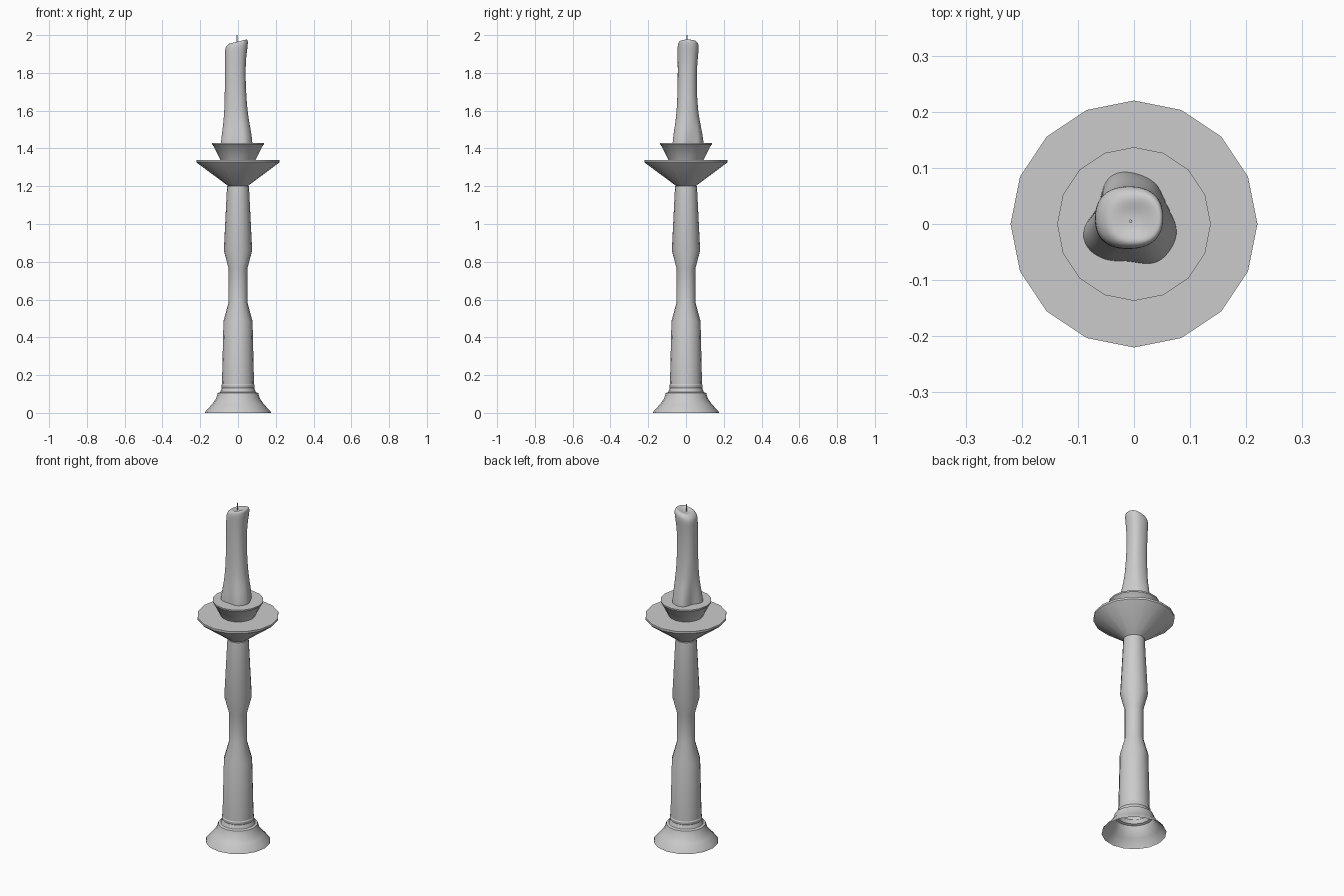
import bpy, bmesh, math

if "Cube" in bpy.data.objects:
    bpy.data.objects.remove(bpy.data.objects["Cube"])


def finish(name, bm, angle=None):
    bmesh.ops.recalc_face_normals(bm, faces=bm.faces)
    me = bpy.data.meshes.new(name)
    bm.to_mesh(me)
    bm.free()
    ob = bpy.data.objects.new(name, me)
    bpy.context.collection.objects.link(ob)
    bpy.ops.object.select_all(action='DESELECT')
    ob.select_set(True)
    bpy.context.view_layer.objects.active = ob
    if angle is None:
        bpy.ops.object.shade_smooth()
    else:
        bpy.ops.object.shade_smooth_by_angle(angle=math.radians(angle))
    return ob


def loft(rings, cap_start=False, cap_end=False):
    bm = bmesh.new()
    rows = [[bm.verts.new(p) for p in ring] for ring in rings]
    n = len(rows[0])
    for a, b in zip(rows, rows[1:]):
        for i in range(n):
            j = (i + 1) % n
            bm.faces.new((a[i], a[j], b[j], b[i]))
    if cap_start:
        bm.faces.new(rows[0][::-1])
    if cap_end:
        bm.faces.new(rows[-1])
    return bm


def lathe(name, profile, sides=16, caps=(False, False), at=(0, 0)):
    rings = [[(at[0] + r * math.cos(2 * math.pi * i / sides),
               at[1] + r * math.sin(2 * math.pi * i / sides), z)
              for i in range(sides)] for r, z in profile]
    return finish(name, loft(rings, *caps), 30)


# flared foot with collar and turned column, open underneath
lathe("foot", [(.175, 0), (.172, .008), (.138, .045), (.116, .075), (.107, .105),
               (.094, .11), (.086, .132), (.088, .138), (.088, .147), (.085, .152)])
lathe("column", [(.085, .15), (.077, .485), (.05, .585), (.05, .765),
                 (.075, .86), (.058, 1.2)], caps=(False, True))

# drip dish and candle cup
lathe("drip_dish", [(.05, 1.2), (.216, 1.323), (.22, 1.328), (.22, 1.34)], caps=(True, True))
lathe("candle_cup", [(.093, 1.34), (.134, 1.42), (.137, 1.422), (.137, 1.43)], caps=(False, True))

# melted candle: lobed base outline (radius every 15 degrees) blending to a rounded top
lobes = [.075, .069, .068, .072, .083, .087, .092, .098, .096, .082, .071, .074,
         .088, .096, .094, .086, .077, .068, .068, .074, .081, .081, .08, .08]
# z, lobe blend, centre x, centre y, half width x, half width y, tilt in x
sections = [
    (1.425, 1.0, 0, 0, .06, .06, 0),
    (1.45, .92, -.004, .006, .064, .062, 0),
    (1.50, .62, -.008, .008, .064, .06, 0),
    (1.56, .3, -.011, .007, .060, .055, 0),
    (1.64, .1, -.013, .006, .058, .052, 0),
    (1.78, 0, -.015, .006, .056, .051, 0),
    (1.88, 0, -.014, .009, .058, .055, 0),
    (1.935, 0, -.009, .012, .063, .059, .15),
    (1.957, 0, -.004, .011, .059, .055, .25),
    (1.967, 0, -.001, .009, .049, .044, .25),
    (1.964, 0, -.003, .007, .033, .03, .2),
    (1.958, 0, -.005, .006, .014, .014, .1),
]
rings = []
for z, blend, cx, cy, rx, ry, tilt in sections:
    ring = []
    for i, r in enumerate(lobes):
        a = math.radians(15 * i)
        c, s = math.cos(a), math.sin(a)
        soft = 1 + .03 * math.cos(4 * a + math.pi)
        x = blend * r * c + (1 - blend) * (cx + rx * soft * c)
        y = blend * r * s + (1 - blend) * (cy + ry * soft * s)
        ring.append((x, y, z + tilt * (x - cx)))
    rings.append(ring)
candle = finish("candle", loft(rings, False, True))
sub = candle.modifiers.new("smooth", 'SUBSURF')
sub.levels = sub.render_levels = 2

# wick
lathe("wick", [(.003, 1.94), (.003, 2.0)], 8, (True, True), (-.006, .005))
